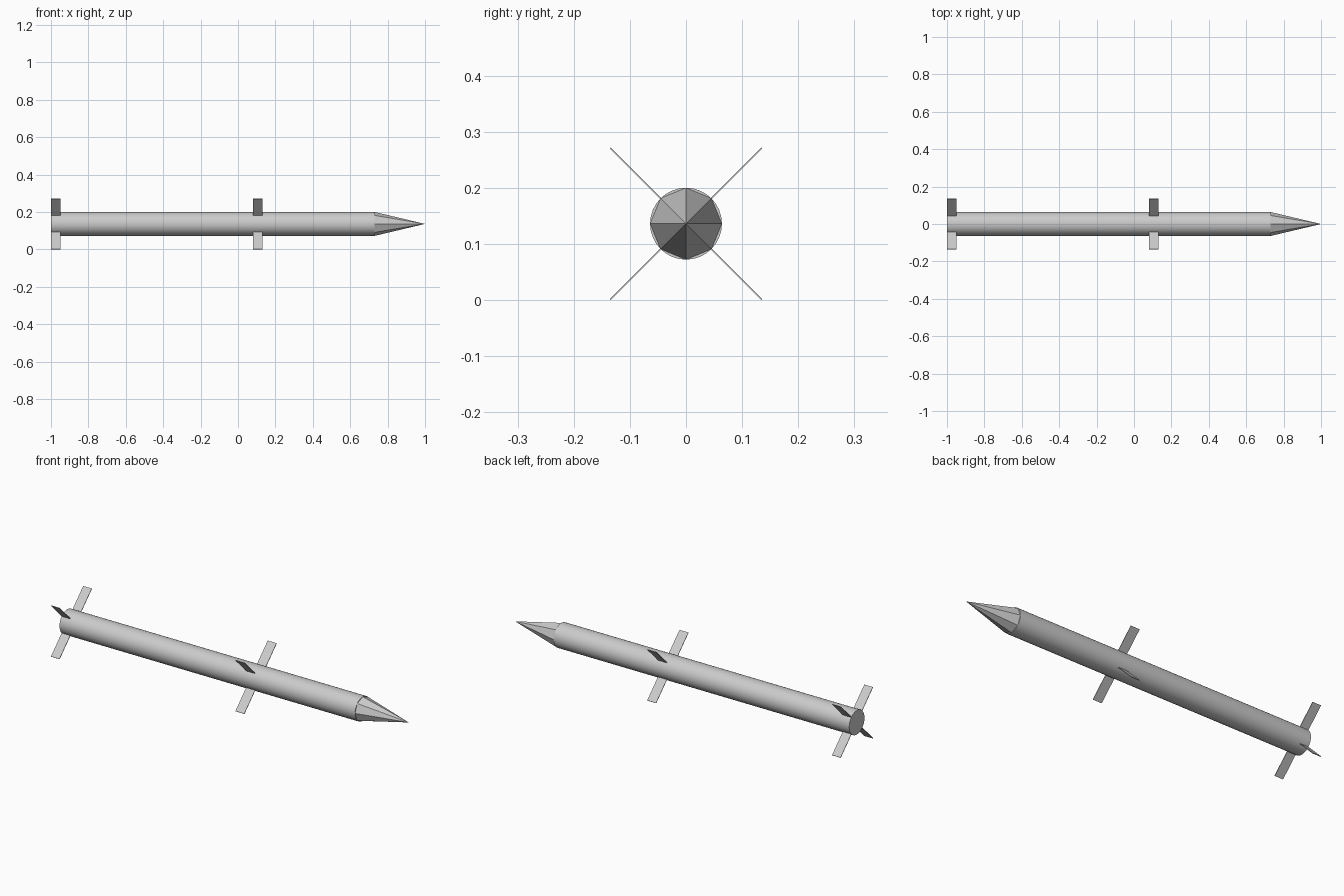
import bpy, math
from mathutils import Matrix

cube = bpy.data.objects.get("Cube")
if cube:
    bpy.data.objects.remove(cube, do_unlink=True)

RADIUS = 0.064
AXIS_Z = 0.136
FIN_REACH = 0.191

grey = bpy.data.materials.new("light_grey")
grey.use_nodes = True
colour = (0.6, 0.6, 0.6, 1)
grey.diffuse_color = colour
grey.node_tree.nodes["Principled BSDF"].inputs["Base Color"].default_value = colour


def tapered_tube(name, sides, x0, x1, r0, r1):
    """Cylinder or cone lying along x."""
    bpy.ops.mesh.primitive_cone_add(
        vertices=sides, radius1=r0, radius2=r1, depth=x1 - x0,
        location=((x0 + x1) / 2, 0, AXIS_Z), rotation=(0, math.pi / 2, 0))
    obj = bpy.context.object
    obj.name = name
    obj.data.materials.append(grey)
    return obj


def fin(name, x0, x1, angle):
    """Thin plate pointing away from the body axis."""
    inner = RADIUS * 0.9
    bpy.ops.mesh.primitive_cube_add(size=1)
    obj = bpy.context.object
    obj.name = name
    obj.data.transform(
        Matrix.Rotation(angle, 4, 'X')
        @ Matrix.Translation((0, (inner + FIN_REACH) / 2, 0))
        @ Matrix.Diagonal((x1 - x0, FIN_REACH - inner, 0.003, 1)))
    obj.location = ((x0 + x1) / 2, 0, AXIS_Z)
    obj.data.materials.append(grey)


# Smooth round body
tapered_tube("body", 32, -1, 0.73, RADIUS, RADIUS)
bpy.ops.object.shade_smooth_by_angle(angle=math.radians(30))

# Faceted pointed nose
tapered_tube("nose_cone", 8, 0.73, 1, RADIUS, 0)

# Two crosses of fins
for group, x0, x1 in (("tail_fin", -1, -0.95), ("middle_fin", 0.08, 0.132)):
    for i in range(4):
        fin(f"{group}_{i + 1}", x0, x1, math.radians(45 + 90 * i))
